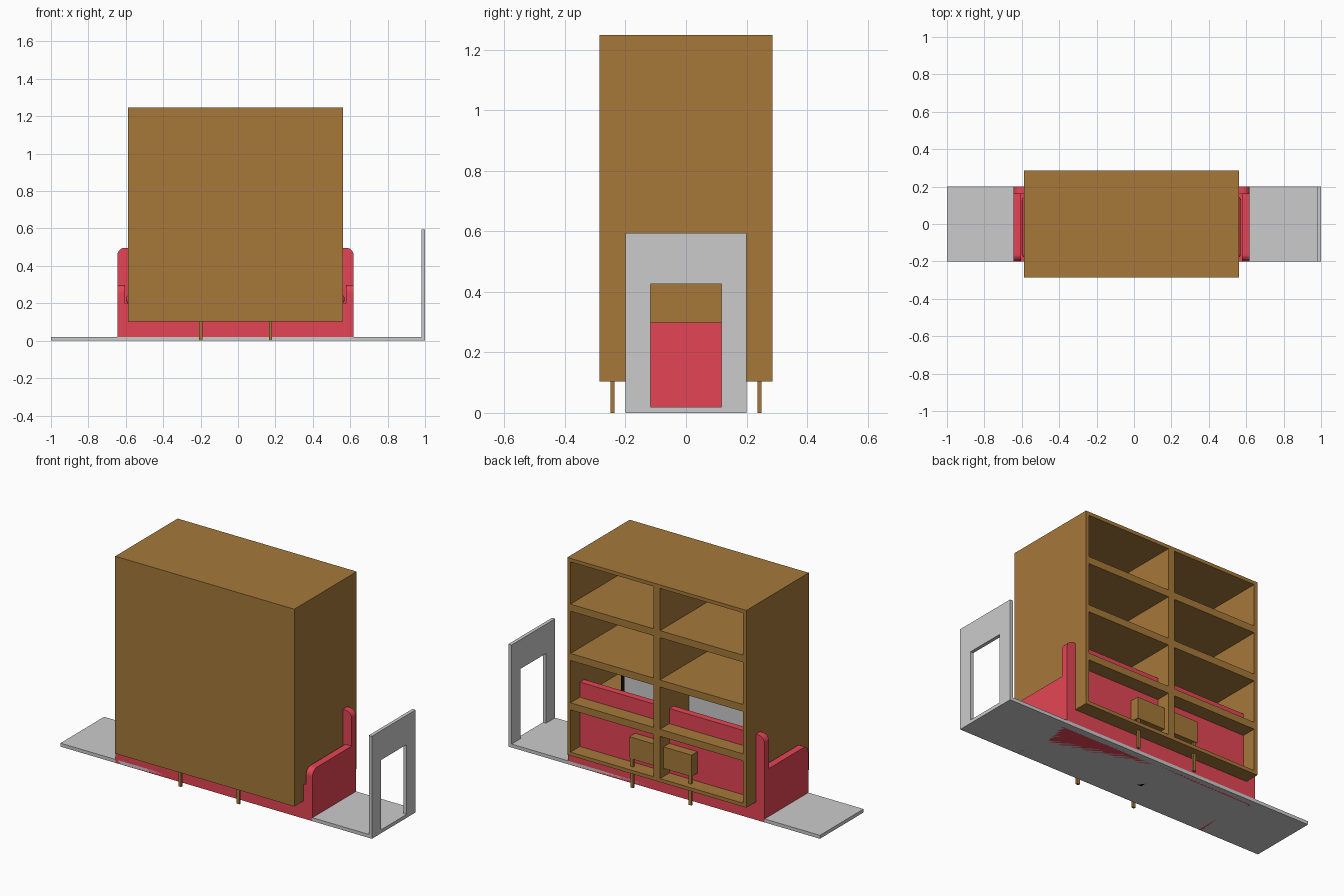
import bpy, bmesh, math
from mathutils import Vector

if "Cube" in bpy.data.objects:
    bpy.data.objects.remove(bpy.data.objects["Cube"])


def material(name, rgb):
    m = bpy.data.materials.new(name)
    m.diffuse_color = (*rgb, 1)
    m.use_nodes = True
    m.node_tree.nodes["Principled BSDF"].inputs["Base Color"].default_value = m.diffuse_color
    return m


RED = material("red_fabric", (0.78, 0.06, 0.09))
WOOD = material("brown_wood", (0.38, 0.19, 0.042))
BLACK = material("black_plastic", (0.003, 0.003, 0.003))


def finish(name, bm, mat=None):
    bmesh.ops.recalc_face_normals(bm, faces=bm.faces)
    me = bpy.data.meshes.new(name)
    bm.to_mesh(me)
    bm.free()
    ob = bpy.data.objects.new(name, me)
    bpy.context.collection.objects.link(ob)
    if mat:
        me.materials.append(mat)
    return ob


def box_bm(x0, x1, y0, y1, z0, z1):
    bm = bmesh.new()
    bmesh.ops.create_cube(bm, size=1)
    for v in bm.verts:
        v.co = ((x0 + x1) / 2 + v.co.x * (x1 - x0),
                (y0 + y1) / 2 + v.co.y * (y1 - y0),
                (z0 + z1) / 2 + v.co.z * (z1 - z0))
    return bm


def box(name, dims, mat=None):
    return finish(name, box_bm(*dims), mat)


def extrude(name, points, vec, mat=None):
    bm = bmesh.new()
    f = bm.faces.new([bm.verts.new(p) for p in points])
    r = bmesh.ops.extrude_face_region(bm, geom=[f])
    bmesh.ops.translate(bm, vec=vec, verts=[g for g in r["geom"] if isinstance(g, bmesh.types.BMVert)])
    return finish(name, bm, mat)


def arc(cx, cz, r, a0, a1, n=6):
    angles = [math.radians(a0 + (a1 - a0) * i / n) for i in range(n + 1)]
    return [(cx + r * math.cos(a), cz + r * math.sin(a)) for a in angles]


# Floor strip and end wall with a doorway
box("floor", (-1, 1, -0.2, 0.2, 0, 0.02))
arch = [(-0.2, 0.02), (-0.2, 0.595), (0.2, 0.595), (0.2, 0.02),
        (0.117, 0.02), (0.117, 0.425), (-0.117, 0.425), (-0.117, 0.02)]
extrude("door_wall", [(0.98, y, z) for y, z in arch], (0.02, 0, 0))

# Sofa: base, rounded back, two arms with rounded fronts, seat cushion
box("sofa_base", (-0.605, 0.577, -0.2, 0.16, 0, 0.2), RED)
back = [(-0.645, 0), (0.618, 0)] + arc(0.578, 0.457, 0.04, 0, 90) + arc(-0.605, 0.457, 0.04, 90, 180)
extrude("sofa_back", [(x, 0.16, z) for x, z in back], (0, 0.04, 0), RED)
arm = [(0.16, 0), (0.16, 0.298)] + arc(-0.16, 0.258, 0.04, 90, 180) + [(-0.2, 0)]
for side, x in (("left", -0.645), ("right", 0.577)):
    extrude("sofa_arm_" + side, [(x, y, z) for y, z in arm], (0.041, 0, 0), RED)
cushion = box("seat_cushion", (-0.598, 0.57, -0.18, 0.145, 0.2, 0.245), RED)
bev = cushion.modifiers.new("round", "BEVEL")
bev.width, bev.segments = 0.018, 3

# Bookcase: closed front, eight deep open cells at the back
X0, X1, Z0, Z1 = -0.588, 0.562, 0.103, 1.248
bm = box_bm(X0, X1, -0.286, 0.286, Z0, Z1)
cuts = [((X0 + X1) / 2, (1, 0, 0))] + [(Z0 + (Z1 - Z0) * i / 4, (0, 0, 1)) for i in (1, 2, 3)]
for pos, no in cuts:
    bmesh.ops.bisect_plane(bm, geom=bm.verts[:] + bm.edges[:] + bm.faces[:],
                           plane_co=Vector(no) * pos, plane_no=no)
bm.normal_update()
cells = [f for f in bm.faces if f.normal.y > 0.9]
bmesh.ops.inset_individual(bm, faces=cells, thickness=0.029)
cells = bmesh.ops.extrude_discrete_faces(bm, faces=cells)["faces"]
bmesh.ops.translate(bm, vec=(0, -0.543, 0), verts=[v for f in cells for v in f.verts])
finish("bookcase", bm, WOOD)

# Low table with four legs
box("table_top", (-0.213, 0.187, -0.253, 0.253, 0.17, 0.295), WOOD)
for i, x in enumerate((-0.2, 0.174)):
    for j, y in enumerate((-0.243, 0.243)):
        box(f"table_leg_{i}{j}", (x - 0.009, x + 0.009, y - 0.006, y + 0.006, 0, 0.17), WOOD)

# Television on a square foot
box("tv_foot", (-0.09, 0.01, -0.05, 0.05, 0, 0.02), BLACK)
box("tv_neck", (-0.06, -0.02, -0.012, 0.012, 0.02, 0.12), BLACK)
box("tv_frame", (-0.45, 0.405, -0.018, 0.018, 0.1, 0.58), BLACK)
box("tv_panel", (-0.425, 0.38, -0.021, 0.021, 0.125, 0.555))
